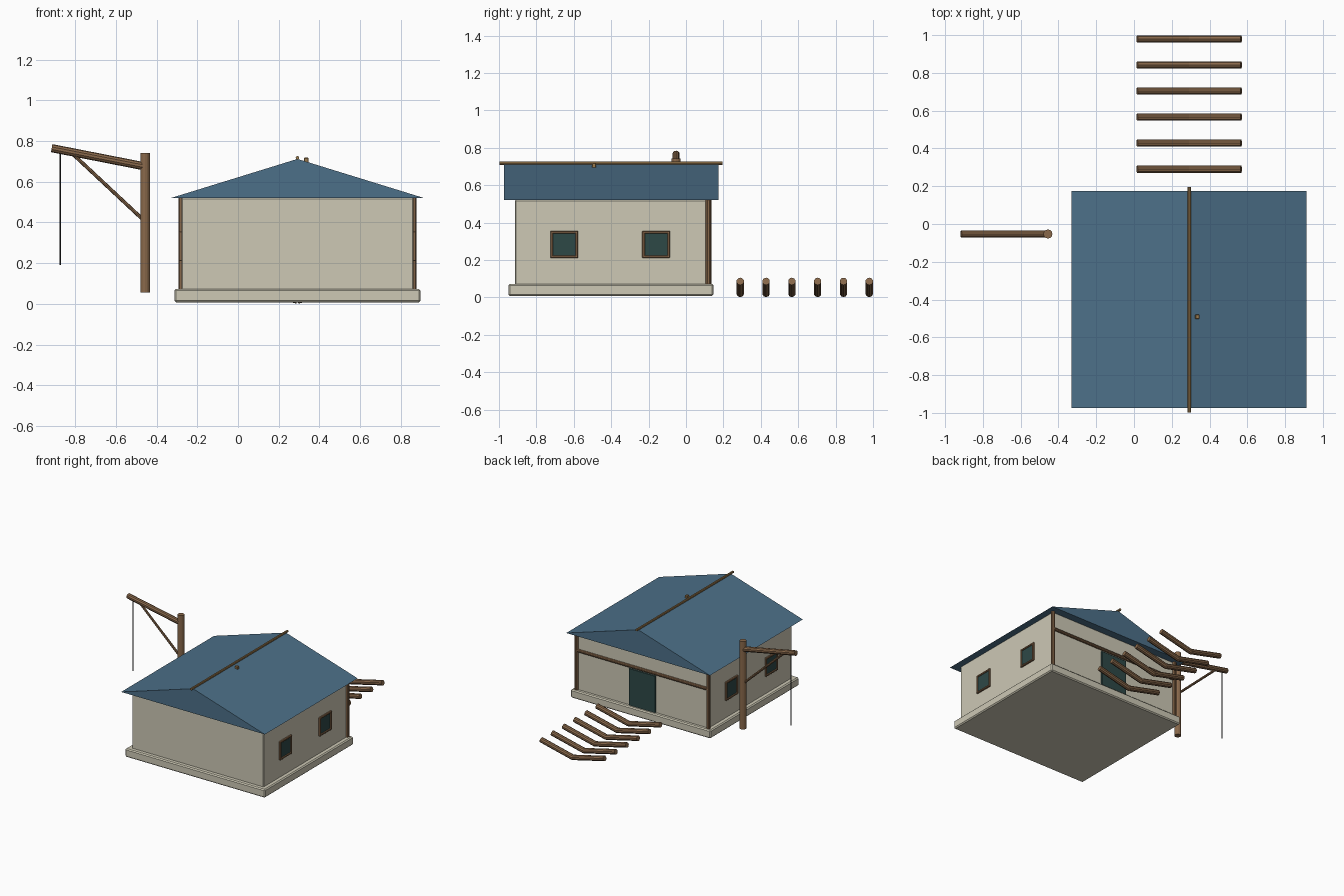
import bpy, bmesh
from mathutils import Vector

if "Cube" in bpy.data.objects:
    bpy.data.objects.remove(bpy.data.objects["Cube"], do_unlink=True)


def material(name, r, g, b):
    m = bpy.data.materials.new(name)
    m.use_nodes = True
    m.diffuse_color = (r, g, b, 1)
    bsdf = next(n for n in m.node_tree.nodes if n.type == "BSDF_PRINCIPLED")
    bsdf.inputs["Base Color"].default_value = (r, g, b, 1)
    bsdf.inputs["Roughness"].default_value = 0.9
    return m


PLASTER = material("plaster", 0.61, 0.58, 0.46)
ROOF = material("blue_roof", 0.073, 0.162, 0.25)
WOOD = material("brown_wood", 0.25, 0.14, 0.07)
TAN = material("tan_wood", 0.33, 0.2, 0.08)
DARK = material("dark_green", 0.027, 0.065, 0.062)
ROPE = material("rope_black", 0.02, 0.02, 0.02)

CX = 0.292          # centre line of the house
HALF = 0.57         # half width of the walls
BACK = 0.118        # plane of the back wall
FRONT = -0.915


def finish(name, bm, mat, bevel=0):
    bmesh.ops.recalc_face_normals(bm, faces=bm.faces[:])
    me = bpy.data.meshes.new(name)
    bm.to_mesh(me)
    bm.free()
    me.materials.append(mat)
    ob = bpy.data.objects.new(name, me)
    bpy.context.collection.objects.link(ob)
    if bevel:
        mod = ob.modifiers.new("soft_edges", "BEVEL")
        mod.width = bevel
        mod.segments = 1
    return ob


def box(name, lo, hi, mat, bevel=0):
    lo, hi = Vector(lo), Vector(hi)
    bm = bmesh.new()
    bmesh.ops.create_cube(bm, size=1)
    for v in bm.verts:
        v.co = (lo + hi) / 2 + v.co * (hi - lo)
    return finish(name, bm, mat, bevel)


def add_pole(bm, a, b, radius, sides):
    a, b = Vector(a), Vector(b)
    d = b - a
    made = bmesh.ops.create_cone(bm, cap_ends=True, segments=sides, radius1=radius,
                                 radius2=radius, depth=d.length)
    turn = d.to_track_quat("Z", "Y")
    for v in made["verts"]:
        v.co = turn @ v.co + (a + b) / 2


def pole(name, points, radius, mat, sides=10):
    bm = bmesh.new()
    for a, b in zip(points, points[1:]):
        add_pole(bm, a, b, radius, sides)
    return finish(name, bm, mat)


# House body
box("foundation", (CX - 0.605, -0.95, 0.008), (CX + 0.605, 0.146, 0.073), PLASTER, 0.008)
box("walls", (CX - HALF, FRONT, 0.06), (CX + HALF, BACK, 0.522), PLASTER, 0.006)

# Solid gabled roof: a triangle extruded along the ridge
bm = bmesh.new()
tri = [bm.verts.new((x, -0.973, z)) for x, z in
       ((CX - 0.622, 0.52), (CX + 0.622, 0.52), (CX, 0.712))]
end = bmesh.ops.extrude_face_region(bm, geom=[bm.faces.new(tri)])
bmesh.ops.translate(bm, vec=(0, 1.148, 0),
                    verts=[g for g in end["geom"] if isinstance(g, bmesh.types.BMVert)])
bm.faces.ensure_lookup_table()
if not any(all(v in f.verts for v in tri) for f in bm.faces):
    bm.faces.new(tri)
finish("roof", bm, ROOF)
pole("ridge_pole", [(CX, -0.998, 0.717), (CX, 0.196, 0.717)], 0.009, TAN, 8)
box("roof_peg", (0.324, -0.502, 0.69), (0.347, -0.48, 0.718), TAN, 0.003)

# Timber frame on the back wall
for side, label in ((-1, "right"), (1, "left")):
    x = CX + side * HALF
    pole("corner_post_" + label, [(x, 0.12, 0.07), (x, 0.12, 0.52)], 0.015, WOOD)
pole("back_rail", [(CX - HALF, 0.122, 0.38), (CX + HALF, 0.122, 0.38)], 0.012, WOOD)
box("door", (CX - 0.115, BACK - 0.01, 0.07), (CX + 0.115, BACK + 0.008, 0.362), DARK, 0.003)


# Windows: a pane with four frame bars
def window(label, side, y, z=0.283, w=0.074, h=0.073, bar=0.014):
    x = CX + side * HALF
    inner, outer, glass = x - side * 0.005, x + side * 0.013, x + side * 0.006

    def plate(name, y0, y1, z0, z1, face, mat, bevel=0):
        box(name + "_" + label, (min(inner, face), y0, z0), (max(inner, face), y1, z1), mat, bevel)

    plate("window_pane", y - w + bar, y + w - bar, z - h + bar, z + h - bar, glass, DARK)
    for s, n in ((-1, "a"), (1, "b")):
        yc, zc = y + s * (w - bar / 2), z + s * (h - bar / 2)
        plate("frame_upright_" + n, yc - bar / 2, yc + bar / 2, z - h, z + h, outer, WOOD, 0.003)
        plate("frame_bar_" + n, y - w, y + w, zc - bar / 2, zc + bar / 2, outer, WOOD, 0.003)


for side, label in ((-1, "right"), (1, "left")):
    window(label + "_front", side, -0.651)
    window(label + "_back", side, -0.16)

# Hoist beside the house
HY = -0.053
pole("hoist_post", [(-0.456, HY, 0.055), (-0.456, HY, 0.742)], 0.024, WOOD, 12)
pole("hoist_arm", [(-0.915, HY, 0.765), (-0.456, HY, 0.675)], 0.02, WOOD)
pole("hoist_brace", [(-0.81, HY, 0.735), (-0.46, HY, 0.408)], 0.009, WOOD, 8)
pole("hoist_rope", [(-0.872, HY, 0.75), (-0.872, HY, 0.19)], 0.004, ROPE, 6)

# Row of shallow V-shaped slipway logs behind the house
for i in range(6):
    y = 0.29 + i * 0.138
    pole("slipway_log_%d" % (i + 1),
         [(CX - 0.275, y, 0.086), (CX, y, 0.021), (CX + 0.275, y, 0.086)], 0.02, WOOD)
